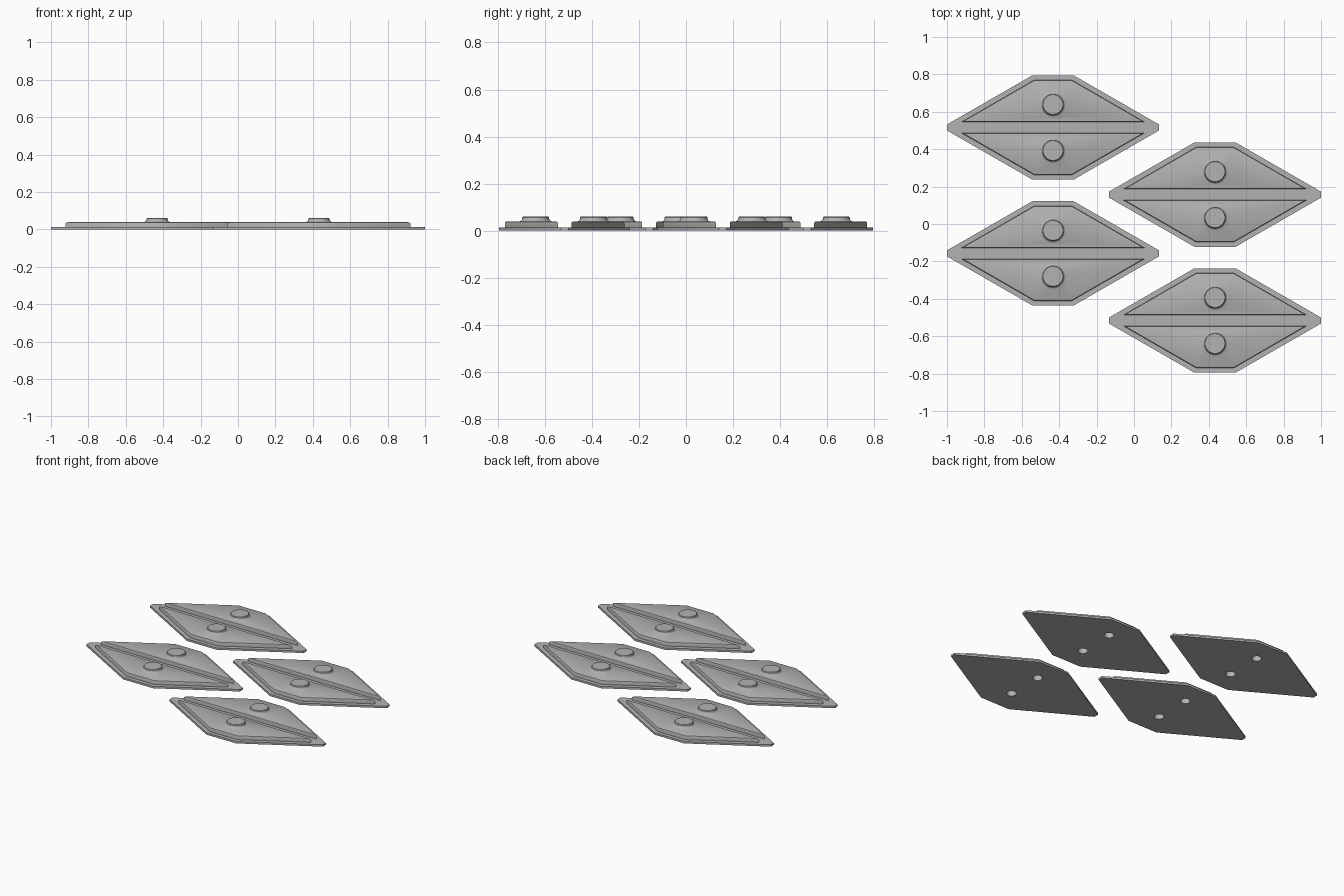
import bpy, bmesh, math

if "Cube" in bpy.data.objects:
    bpy.data.objects.remove(bpy.data.objects["Cube"])

SEG = 48                      # sides of the round bosses
BOSS_Y = 0.123                # boss distance from the plate centre line

grey = bpy.data.materials.new("plain grey")
grey.diffuse_color = (0.45, 0.45, 0.45, 1)
grey.use_nodes = True
grey.node_tree.nodes["Principled BSDF"].inputs["Base Color"].default_value = grey.diffuse_color


def ring(bm, pts, z):
    """Closed loop of vertices and its edges at one height."""
    vs = [bm.verts.new((x, y, z)) for x, y in pts]
    return [bm.edges.new((vs[i], vs[(i + 1) % len(vs)])) for i in range(len(vs))]


def loft(bm, rings):
    """Skin neighbouring rings with walls."""
    for a, b in zip(rings, rings[1:]):
        bmesh.ops.bridge_loops(bm, edges=a + b)


def cap(bm, *rings):
    """Flat face between an outline and its holes."""
    bmesh.ops.triangle_fill(bm, edges=sum(rings, []), use_beauty=True)


def plate_outline(d=0):
    x, y, flat, tip = 0.567 - d, 0.279 - d, 0.11 - d * 0.27, 0.016
    return [(x, -tip), (x, tip), (flat, y), (-flat, y),
            (-x, tip), (-x, -tip), (-flat, -y), (flat, -y)]


def panel_outline(side, d=0):
    """Half panel with 30 degree sloping edges, inset by d."""
    y0, y1 = 0.029 + d, 0.254 - d
    half = lambda y: 0.10 + (0.254 - y) * math.sqrt(3) - 2 * d
    pts = [(half(y0), y0), (half(y1), y1), (-half(y1), y1), (-half(y0), y0)]
    return [(x, y * side) for x, y in pts]


def circle(side, r):
    return [(r * math.cos(2 * math.pi * i / SEG),
             side * BOSS_Y + r * math.sin(2 * math.pi * i / SEG)) for i in range(SEG)]


def build_plate_mesh():
    bm = bmesh.new()
    # thin base flange
    bottom = ring(bm, plate_outline(), 0)
    top = ring(bm, plate_outline(), 0.013)
    loft(bm, [bottom, top])
    feet, holes = [], []
    for side in (1, -1):
        # raised half panel with a rounded upper edge
        panel = [ring(bm, panel_outline(side, d), z) for d, z in
                 ((0, 0.013), (0, 0.032), (0.0025, 0.0375), (0.008, 0.040))]
        loft(bm, panel)
        # flared boss and through hole
        boss = [ring(bm, circle(side, r), z) for r, z in
                ((0.067, 0.040), (0.061, 0.043), (0.058, 0.048), (0.057, 0.057),
                 (0.053, 0.061), (0.034, 0.061), (0.030, 0.057), (0.030, 0))]
        loft(bm, boss)
        cap(bm, panel[-1], boss[0])
        feet.append(panel[0])
        holes.append(boss[-1])
    cap(bm, top, *feet)
    cap(bm, bottom, *holes)
    bmesh.ops.recalc_face_normals(bm, faces=bm.faces)
    mesh = bpy.data.meshes.new("diamond_plate")
    bm.to_mesh(mesh)
    bm.free()
    mesh.materials.append(grey)
    return mesh


# four staggered plates
mesh = build_plate_mesh()
for name, x, y in (("plate_back_left", -0.433, 0.516), ("plate_front_left", -0.433, -0.157),
                   ("plate_back_right", 0.433, 0.157), ("plate_front_right", 0.433, -0.516)):
    plate = bpy.data.objects.new(name, mesh.copy())
    plate.location = (x, y, 0)
    bpy.context.collection.objects.link(plate)
    bpy.ops.object.select_all(action='DESELECT')
    plate.select_set(True)
    bpy.context.view_layer.objects.active = plate
    bpy.ops.object.shade_smooth_by_angle(angle=math.radians(35))
